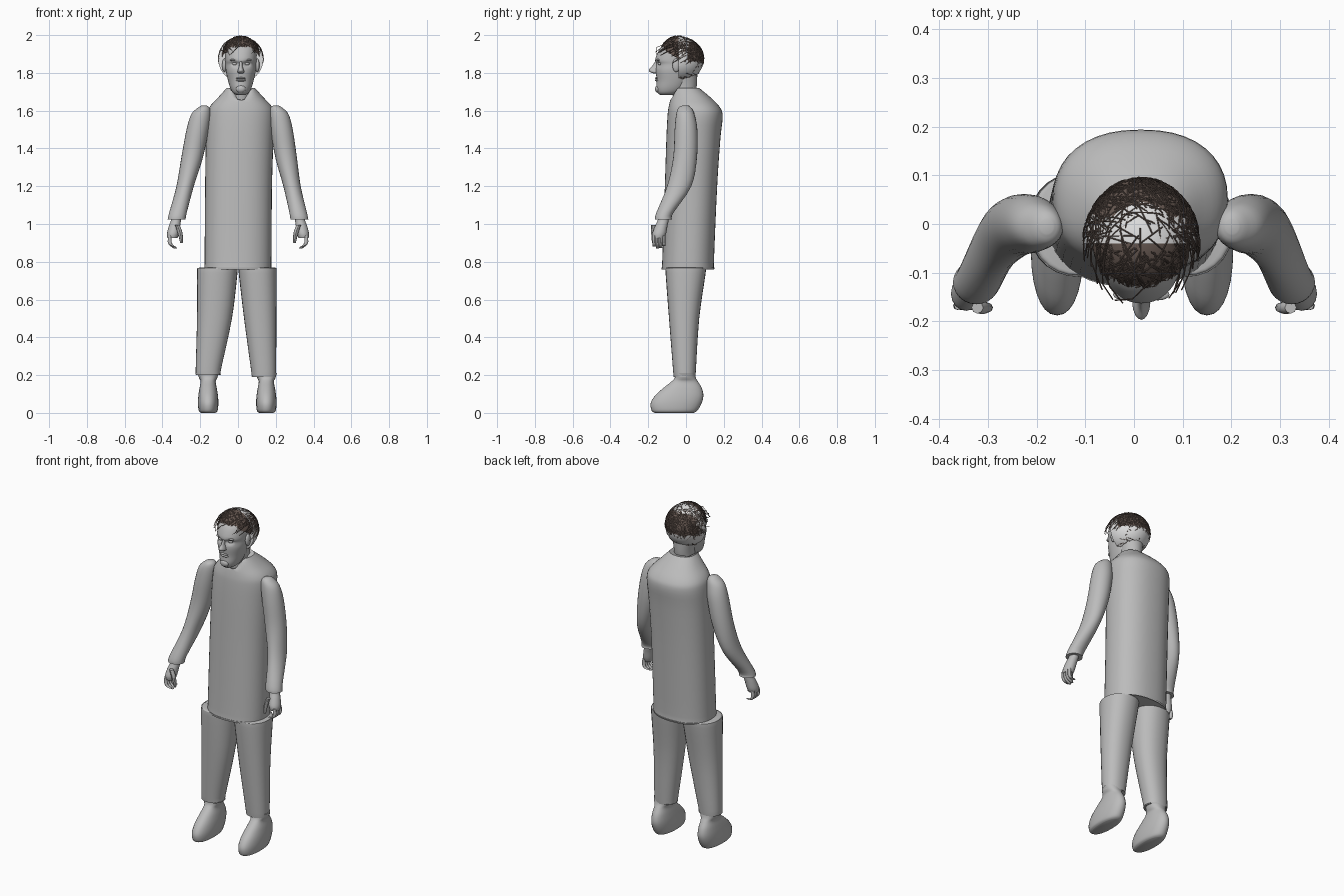
import bpy, bmesh, math, random
from mathutils import Vector

random.seed(4)
cube = bpy.data.objects.get("Cube")
if cube:
    bpy.data.objects.remove(cube, do_unlink=True)


def material(name, rgb):
    m = bpy.data.materials.new(name)
    m.use_nodes = True
    m.diffuse_color = (*rgb, 1)
    m.node_tree.nodes["Principled BSDF"].inputs["Base Color"].default_value = (*rgb, 1)
    return m


grey = material("plain grey", (0.5, 0.5, 0.5))
pale = material("pale scalp", (0.72, 0.72, 0.72))
brown = material("dark brown hair", (0.13, 0.095, 0.08))
MID = 0.015  # head and torso sit slightly off centre


def finish(name, bm, *mats):
    bmesh.ops.recalc_face_normals(bm, faces=bm.faces)
    me = bpy.data.meshes.new(name)
    bm.to_mesh(me)
    bm.free()
    ob = bpy.data.objects.new(name, me)
    bpy.context.collection.objects.link(ob)
    for m in mats:
        me.materials.append(m)
    bpy.ops.object.select_all(action="DESELECT")
    ob.select_set(True)
    bpy.context.view_layer.objects.active = ob
    bpy.ops.object.shade_smooth_by_angle(angle=math.radians(45))
    return ob


def smooth_rings(rings, steps):
    """Catmull-Rom interpolation between rings."""
    out = []
    for i in range(len(rings) - 1):
        a, b, c, d = (rings[max(0, min(len(rings) - 1, i + k))] for k in (-1, 0, 1, 2))
        for s in range(steps):
            t = s / steps
            out.append([q + t / 2 * (r - p + t * (2 * p - 5 * q + 4 * r - w + t * (3 * (q - r) + w - p)))
                        for p, q, r, w in zip(a, b, c, d)])
    return out + [rings[-1]]


def loft(name, rings, n=28, power=2.0, steps=4, warp=None, mat=grey):
    """Rings are (height, x min, x max, y min, y max)."""
    bm = bmesh.new()
    loops = []
    for z, x0, x1, y0, y1 in smooth_rings(rings, steps):
        loop = []
        for k in range(n):
            c, s = math.cos(math.tau * k / n), math.sin(math.tau * k / n)
            e = 2 / power
            x = (x0 + x1) / 2 + (x1 - x0) / 2 * math.copysign(abs(c) ** e, c)
            y = (y0 + y1) / 2 + (y1 - y0) / 2 * math.copysign(abs(s) ** e, s)
            loop.append(bm.verts.new((x, y, z)))
        loops.append(loop)
    for a, b in zip(loops, loops[1:]):
        for k in range(n):
            bm.faces.new((a[k], a[k - 1], b[k - 1], b[k]))
    bm.faces.new(loops[0])
    bm.faces.new(loops[-1])
    for v in bm.verts:
        if warp:
            v.co = warp(v.co)
    return finish(name, bm, mat)


def ellipsoid(centre, radii, segs=32):
    bm = bmesh.new()
    bmesh.ops.create_uvsphere(bm, u_segments=segs, v_segments=segs // 2, radius=1)
    for v in bm.verts:
        v.co = Vector(centre) + Vector(a * b for a, b in zip(v.co, radii))
    return bm


def cut(bm, point, normal, fill=False):
    """Removes everything on the side the normal points to."""
    res = bmesh.ops.bisect_plane(bm, geom=bm.verts[:] + bm.edges[:] + bm.faces[:],
                                 plane_co=point, plane_no=normal, clear_outer=True)
    if fill:
        edges = [g for g in res["geom_cut"] if isinstance(g, bmesh.types.BMEdge)]
        bmesh.ops.edgeloop_fill(bm, edges=edges)


# Long coat with a dipped neckline
def neckline(co):
    if co.z > 1.66 and co.y < 0:
        co.z -= 0.085 * max(0, 1 - abs(co.x - MID) / 0.06) * (co.z - 1.66) / 0.06
    return co


loft("coat", [(0.77, -.178, .176, -.13, .152), (0.8, -.177, .177, -.126, .148),
              (1.2, -.174, .18, -.112, .165), (1.45, -.17, .188, -.104, .182),
              (1.57, -.165, .193, -.098, .194), (1.62, -.15, .18, -.092, .178),
              (1.67, -.105, .135, -.08, .13), (1.72, -.06, .09, -.066, .07)],
     n=40, power=2.3, warp=neckline)

# Trouser legs and shoes
loft("right_leg", [(.205, -.222, -.09, -.065, .05), (.23, -.224, -.09, -.068, .052),
                   (.5, -.217, -.032, -.09, .07), (.74, -.217, -.003, -.108, .104),
                   (.765, -.212, -.006, -.106, .104), (.77, -.2, -.015, -.1, .1)], power=2.2)
loft("left_leg", [(.195, .072, .2, -.065, .05), (.22, .07, .202, -.068, .052),
                  (.5, .032, .203, -.09, .07), (.74, .004, .205, -.108, .104),
                  (.765, .006, .202, -.106, .104), (.77, .015, .19, -.1, .1)], power=2.2)
for side, mx in (("right", -.158), ("left", .15)):
    shoe = [(0, .038, -.165, .04), (.012, .05, -.182, .06), (.05, .054, -.187, .082),
            (.09, .052, -.165, .092), (.13, .046, -.122, .084), (.165, .04, -.078, .064),
            (.185, .048, -.06, .052), (.21, .056, -.055, .045)]
    loft(side + "_shoe", [(z, mx - w, mx + w, a, b) for z, w, a, b in shoe], power=2.2)

# Sleeves, hands and fingers
sleeve = [(1.025, .277, .372, -.165, -.075), (1.06, .272, .365, -.157, -.066),
          (1.2, .24, .332, -.1, .028), (1.35, .198, .312, -.068, .058),
          (1.5, .172, .29, -.06, .06), (1.58, .165, .268, -.052, .045),
          (1.615, .172, .235, -.04, .028), (1.627, .188, .215, -.02, .01)]
palm = [(.925, .32, .374, -.175, -.115), (.95, .312, .376, -.178, -.105),
        (.99, .306, .366, -.163, -.098), (1.02, .302, .355, -.15, -.092),
        (1.05, .3, .352, -.145, -.09)]
for side, s in (("left", 1), ("right", -1)):
    def place(co, s=s):
        shift = 0.022 * max(0, co.z - 1.04) / 0.58 if s < 0 else 0
        return Vector((s * co.x + shift, co.y, co.z))
    loft(side + "_sleeve", sleeve, warp=place, n=24)
    loft(side + "_palm", palm, warp=place, n=16)
    for i in range(4):  # fingers curl inward as they go down
        y, drop = -.168 + i * .017, (.01, 0, .003, .014)[i]
        path = [(.94, .36), (.905, .362), (.885, .35), (.87 + drop, .33)]
        loft(f"{side}_finger_{i + 1}", [(z, x - .01, x + .01, y - .009, y + .009) for z, x in path],
             warp=place, n=8, steps=2)
    thumb = [(.9, .298, .008), (.93, .302, .011), (.965, .31, .013), (.995, .322, .012)]
    loft(side + "_thumb", [(z, x - r, x + r, -.172 - r, -.172 + r) for z, x, r in thumb],
         warp=place, n=8, steps=2)

# Neck and face
loft("neck", [(1.6, -.04, .07, -.06, .05), (1.68, -.038, .068, -.07, .05),
              (1.74, -.04, .07, -.075, .058), (1.8, -.05, .08, -.07, .06)])
face = [(1.682, .022, -.135, -.06), (1.695, .042, -.15, -.03), (1.72, .056, -.157, 0),
        (1.76, .068, -.155, .02), (1.81, .079, -.16, .03), (1.845, .081, -.156, .04),
        (1.87, .083, -.163, .04), (1.92, .083, -.144, .04), (1.95, .074, -.118, .03),
        (1.975, .054, -.088, .01), (1.988, .02, -.06, -.02)]


def eye_hollows(co):
    for s in (-1, 1):
        d = math.hypot((co.x - MID - s * .032) / .024, (co.z - 1.848) / .018)
        if co.y < -.08 and d < 1:
            co.y += .011 * (1 - d * d)
    return co


loft("face", [(z, MID - w, MID + w, a, b) for z, w, a, b in face], n=64, warp=eye_hollows, power=2.1)
loft("nose", [(z, MID - w, MID + w, y, -.135) for z, w, y in
              ((1.796, .008, -.168), (1.803, .018, -.188), (1.815, .016, -.197),
               (1.835, .009, -.18), (1.86, .008, -.164))], n=16)
for name, z, r in (("upper_lip", 1.772, .006), ("lower_lip", 1.761, .007), ("chin", 1.715, .02)):
    finish(name, ellipsoid((MID, -.15, z), (.026, .014, r), 16), grey)
for side, s in (("left", 1), ("right", -1)):
    finish(side + "_eye", ellipsoid((MID + s * .032, -.137, 1.848), (.014, .011, .008), 16), grey)
    finish(side + "_brow", ellipsoid((MID + s * .034, -.145, 1.868), (.024, .012, .006), 16), grey)
    finish(side + "_ear", ellipsoid((MID + s * .087, -.052, 1.84), (.012, .02, .036), 16), grey)

# Wide half-round back of the head, with a painted band of hair
CAP, CAP_R = (MID, -.04, 1.872), (.119, .134, .12)
bm = ellipsoid(CAP, CAP_R, 64)
cut(bm, CAP, (0, -1, 0), fill=True)
for f in bm.faces:
    c = f.calc_center_median()
    f.material_index = int(c.y > .015 and 1.86 < c.z < 1.968)
finish("back_of_head", bm, pale, brown)

# Front hair shell above a slanted hairline
TOP, TOP_R = (MID, -.04, 1.89), (.1, .1, .106)
bm = ellipsoid(TOP, TOP_R, 48)
cut(bm, TOP, (0, 1, 0))
cut(bm, (0, -.04, 1.875), (0, -.6, -1))
finish("front_hair", bm, brown)


# Loose strands combed over the scalp
def strands(name, centre, radii, count, allowed):
    cu = bpy.data.curves.new(name, "CURVE")
    cu.dimensions = "3D"
    cu.bevel_depth = .0014
    cu.bevel_resolution = 0
    cu.materials.append(brown)
    made = 0
    while made < count:
        d = Vector(random.gauss(0, 1) for _ in range(3)).normalized()
        p = Vector(c + a * r for c, a, r in zip(centre, d, radii))
        if not allowed(p):
            continue
        step = Vector((random.gauss(0, .16), random.gauss(0, .16), -.12))
        sp = cu.splines.new("POLY")
        sp.points.add(3)
        for k, pt in enumerate(sp.points):
            q = (d + step * k).normalized() * (1.0 + .02 * random.random())
            pt.co = (*(c + a * r for c, a, r in zip(centre, q, radii)), 1)
        made += 1
    ob = bpy.data.objects.new(name, cu)
    bpy.context.collection.objects.link(ob)


strands("back_strands", CAP, CAP_R, 230, lambda p: p.y > 0 and 1.88 < p.z < 1.98)
strands("side_strands", CAP, CAP_R, 70, lambda p: -.035 < p.y < 0 and 1.93 < p.z < 1.975)
strands("nape_strands", CAP, CAP_R, 25, lambda p: 0 < p.y and 1.775 < p.z < 1.79)
strands("front_strands", TOP, TOP_R, 130, lambda p: p.y < -.05 and p.z > 1.945)
